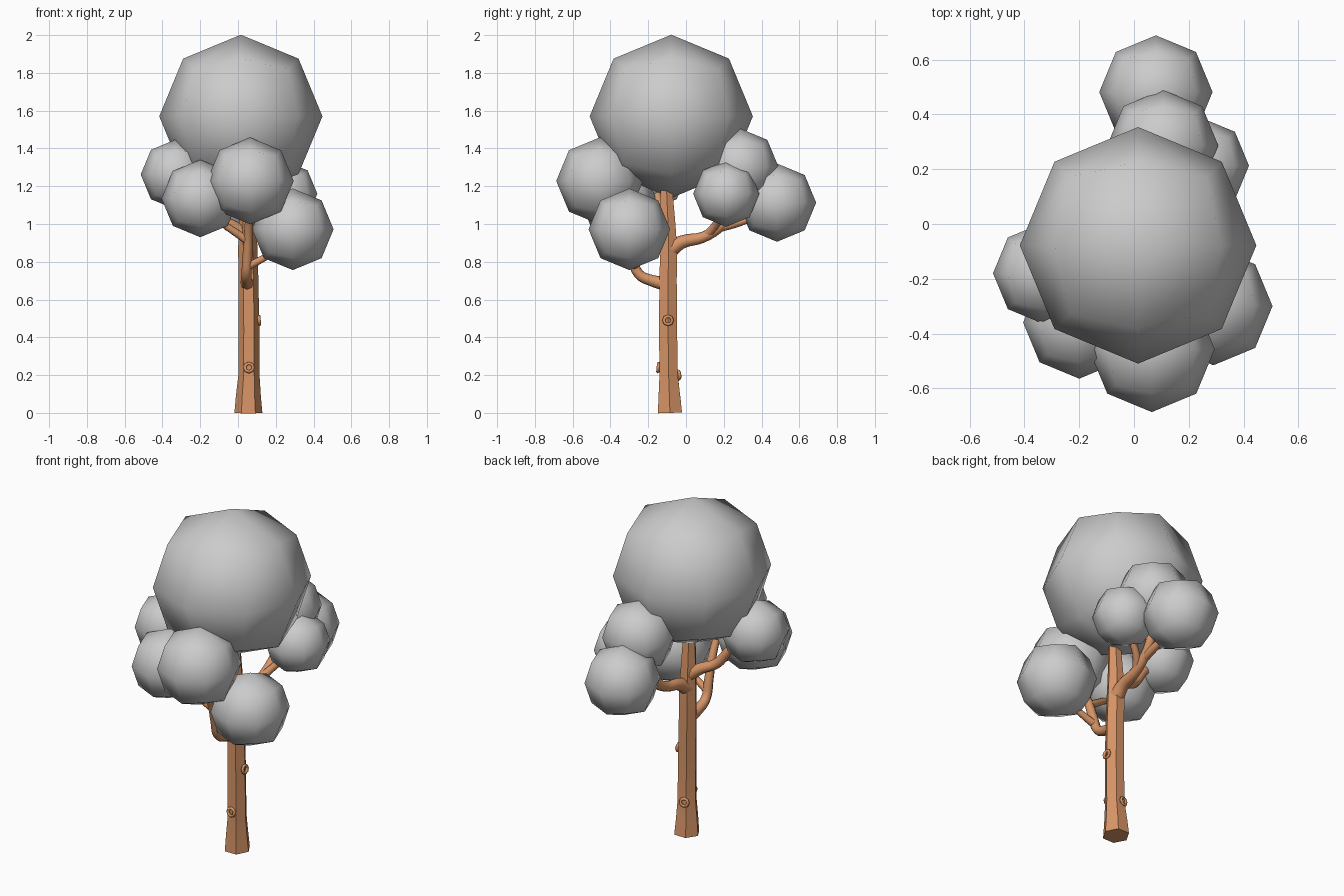
import bpy, bmesh, math
from mathutils import Vector

if "Cube" in bpy.data.objects:
    bpy.data.objects.remove(bpy.data.objects["Cube"])


def make_mat(name, col):
    m = bpy.data.materials.new(name)
    m.diffuse_color = (*col, 1)
    m.use_nodes = True
    m.node_tree.nodes["Principled BSDF"].inputs["Base Color"].default_value = m.diffuse_color
    return m


LEAF = make_mat("pale grey foliage", (0.60, 0.60, 0.60))
BARK = make_mat("tan bark", (0.68, 0.30, 0.135))


def add_mesh(name, mesh, mat):
    mesh.materials.clear()
    mesh.materials.append(mat)
    for p in mesh.polygons:
        p.use_smooth = True
        p.material_index = 0
    ob = bpy.data.objects.new(name, mesh)
    bpy.context.collection.objects.link(ob)
    return ob


def leaf_ball(name, centre, r):
    """Cube split once and pushed out to a sphere: 24 quads."""
    bm = bmesh.new()
    bmesh.ops.create_cube(bm, size=2)
    bmesh.ops.subdivide_edges(bm, edges=bm.edges[:], cuts=1, use_grid_fill=True)
    for v in bm.verts:
        v.co = v.co.normalized() * r + Vector(centre)
    me = bpy.data.meshes.new(name)
    bm.to_mesh(me)
    bm.free()
    return add_mesh(name, me, LEAF)


def limb(name, pts, smooth=True):
    """Tapered round limb through points (x, y, z, radius)."""
    cu = bpy.data.curves.new(name + "_path", 'CURVE')
    cu.dimensions = '3D'
    cu.bevel_depth = 1.0
    cu.bevel_resolution = 1 if not smooth else 2
    cu.use_fill_caps = True
    cu.resolution_u = 4
    if smooth:
        sp = cu.splines.new('BEZIER')
        sp.bezier_points.add(len(pts) - 1)
        for b, p in zip(sp.bezier_points, pts):
            b.co, b.radius = p[:3], p[3]
            b.handle_left_type = b.handle_right_type = 'AUTO'
    else:
        sp = cu.splines.new('POLY')
        sp.points.add(len(pts) - 1)
        for b, p in zip(sp.points, pts):
            b.co, b.radius = (*p[:3], 1), p[3]
    tmp = bpy.data.objects.new(name + "_tmp", cu)
    bpy.context.collection.objects.link(tmp)
    me = bpy.data.meshes.new_from_object(
        tmp.evaluated_get(bpy.context.evaluated_depsgraph_get()))
    bpy.data.objects.remove(tmp)
    ob = add_mesh(name, me, BARK)
    bpy.ops.object.select_all(action='DESELECT')
    ob.select_set(True)
    bpy.context.view_layer.objects.active = ob
    bpy.ops.object.shade_smooth_by_angle(angle=math.radians(50))
    return ob


def knot(name, centre, direction):
    """Small raised ring of bark around a shallow hollow."""
    n, m = 8, 5
    bm = bmesh.new()
    rings = []
    for i in range(n):
        a = 2 * math.pi * i / n
        rings.append([bm.verts.new((
            (0.022 + 0.009 * math.cos(b)) * math.cos(a),
            (0.022 + 0.009 * math.cos(b)) * math.sin(a),
            0.009 * math.sin(b)))
            for b in (2 * math.pi * j / m for j in range(m))])
    for i in range(n):
        for j in range(m):
            s, t = rings[i], rings[(i + 1) % n]
            bm.faces.new((s[j], t[j], t[(j + 1) % m], s[(j + 1) % m]))
    q = Vector(direction).to_track_quat('Z', 'Y')
    for v in bm.verts:
        v.co = q @ v.co + Vector(centre)
    me = bpy.data.meshes.new(name)
    bm.to_mesh(me)
    bm.free()
    return add_mesh(name, me, BARK)


# Foliage
leaf_ball("crown_foliage", (0.015, -0.078, 1.57), 0.432)
leaf_ball("front_foliage", (0.065, -0.457, 1.228), 0.23)
leaf_ball("front_left_foliage", (-0.20, -0.36, 1.135), 0.205)
leaf_ball("front_right_foliage", (0.29, -0.30, 0.972), 0.216)
leaf_ball("left_foliage", (-0.33, -0.18, 1.262), 0.185)
leaf_ball("back_foliage", (0.08, 0.482, 1.113), 0.207)
leaf_ball("back_upper_foliage", (0.105, 0.287, 1.302), 0.203)
leaf_ball("back_right_foliage", (0.245, 0.213, 1.16), 0.175)

# Trunk, flared at the foot and thinner at the top
limb("trunk", [
    (0.055, -0.085, 0.0, 0.074), (0.055, -0.088, 0.09, 0.066),
    (0.058, -0.092, 0.20, 0.056), (0.058, -0.095, 0.45, 0.055),
    (0.055, -0.095, 0.70, 0.053), (0.052, -0.092, 0.88, 0.051),
    (0.05, -0.095, 1.0, 0.045), (0.05, -0.103, 1.18, 0.036)], smooth=False)

# Branches at the back
limb("back_branch", [
    (0.052, -0.09, 0.86, 0.045), (0.06, -0.02, 0.905, 0.035),
    (0.07, 0.09, 0.93, 0.029), (0.08, 0.19, 0.995, 0.027),
    (0.09, 0.25, 1.08, 0.025), (0.10, 0.27, 1.17, 0.02)])
limb("back_twig", [
    (0.075, 0.17, 0.98, 0.025), (0.08, 0.27, 1.005, 0.022),
    (0.08, 0.37, 1.04, 0.018)])
limb("back_right_twig", [
    (0.07, 0.11, 0.94, 0.025), (0.12, 0.16, 1.0, 0.021),
    (0.19, 0.19, 1.07, 0.017)])

# Branches at the front
limb("front_branch", [
    (0.052, -0.09, 0.68, 0.04), (0.045, -0.18, 0.70, 0.03),
    (0.045, -0.25, 0.735, 0.027), (0.05, -0.285, 0.83, 0.026),
    (0.055, -0.32, 0.94, 0.024), (0.06, -0.38, 1.06, 0.02)])
limb("front_right_twig", [
    (0.05, -0.27, 0.775, 0.022), (0.11, -0.28, 0.805, 0.019),
    (0.19, -0.29, 0.85, 0.016)])
limb("front_left_twig", [
    (0.052, -0.305, 0.91, 0.022), (-0.02, -0.32, 0.96, 0.02),
    (-0.11, -0.34, 1.02, 0.016)])

# Branch on the left
limb("left_branch", [
    (0.052, -0.09, 0.93, 0.038), (-0.02, -0.105, 0.985, 0.032),
    (-0.11, -0.13, 1.03, 0.028), (-0.18, -0.145, 1.12, 0.024),
    (-0.25, -0.16, 1.20, 0.02)])

# Bark knots
knot("front_knot", (0.058, -0.147, 0.24), (0, -1, 0.1))
knot("right_knot", (0.112, -0.095, 0.49), (1, 0, 0.1))
knot("back_knot", (0.04, -0.04, 0.20), (-0.3, 1, 0.1))
